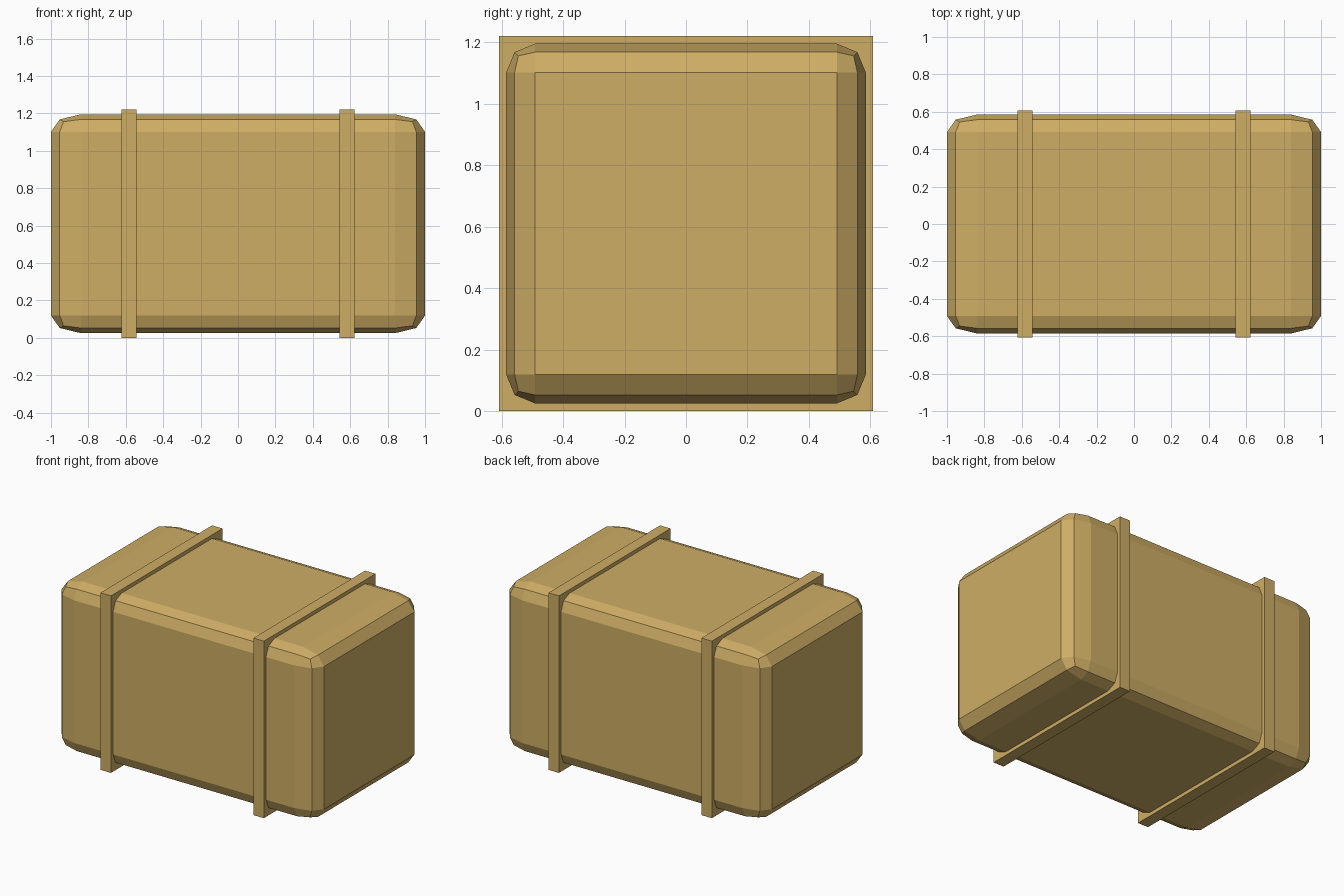
import bpy, bmesh
from mathutils import Matrix, Vector

if "Cube" in bpy.data.objects:
    bpy.data.objects.remove(bpy.data.objects["Cube"])

HEIGHT = 1.22
straw = bpy.data.materials.new("straw")
straw.diffuse_color = (0.62, 0.42, 0.13, 1)
straw.use_nodes = True
straw.node_tree.nodes["Principled BSDF"].inputs["Base Color"].default_value = straw.diffuse_color


def block(name, centre, half, bevel=0.0):
    """Cube of half-size 1, optionally bevelled, then stretched to size."""
    bm = bmesh.new()
    bmesh.ops.create_cube(bm, size=2)
    if bevel:
        bmesh.ops.bevel(bm, geom=bm.edges[:], offset=bevel, segments=2,
                        profile=0.5, affect='EDGES')
    bmesh.ops.transform(bm, matrix=Matrix.Diagonal(Vector((*half, 1))), verts=bm.verts)
    mesh = bpy.data.meshes.new(name)
    bm.to_mesh(mesh)
    bm.free()
    mesh.materials.append(straw)
    obj = bpy.data.objects.new(name, mesh)
    obj.location = centre
    bpy.context.collection.objects.link(obj)
    return obj


# Rounded bale body, bevel stretched along its length
block("bale_body", (0, 0, HEIGHT / 2), (1, 0.585, 0.585), bevel=0.16)

# Square straps around the bale
for side, x in (("left", -0.583), ("right", 0.583)):
    block(side + "_strap", (x, 0, HEIGHT / 2), (0.04, 0.608, HEIGHT / 2))
